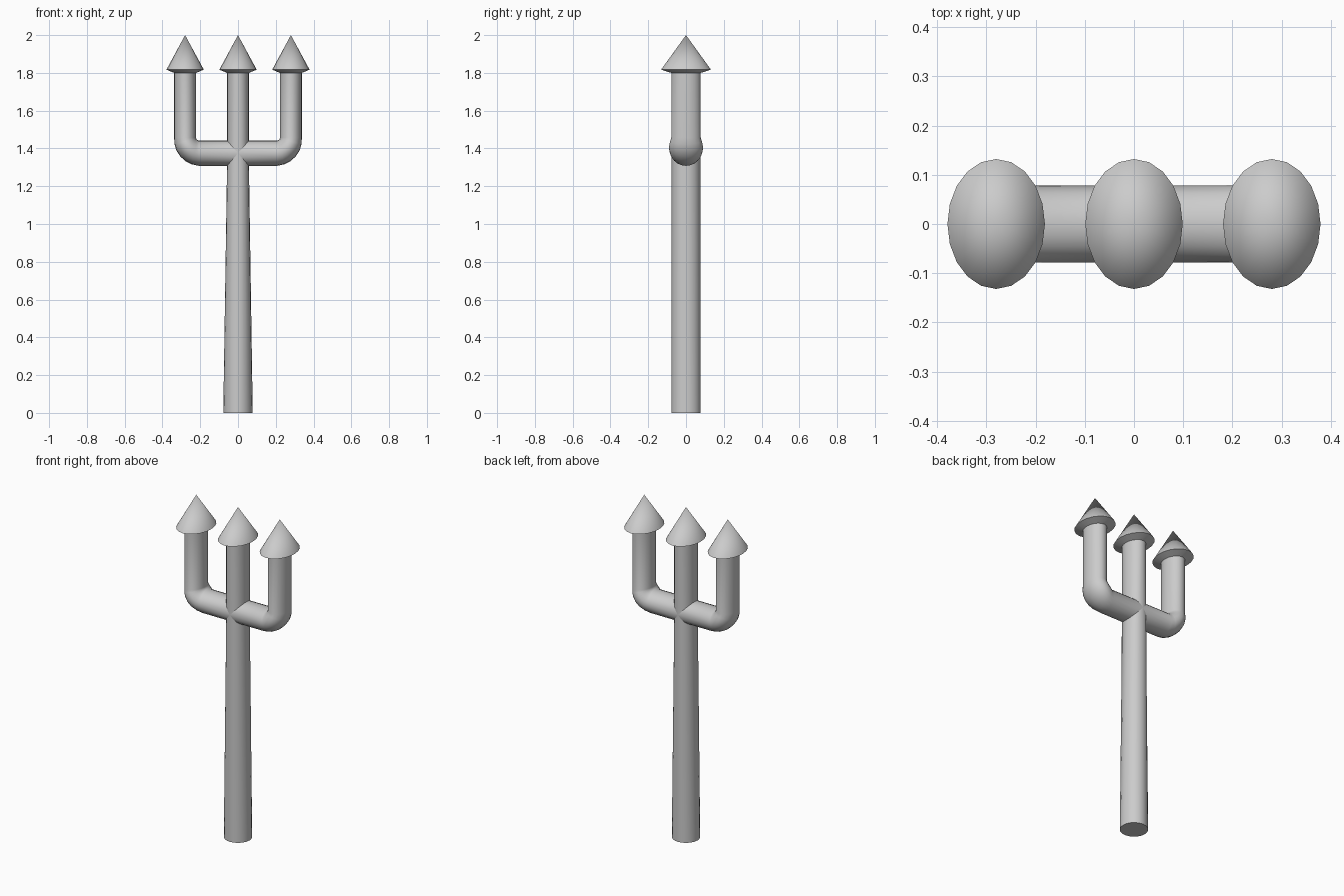
import bpy, bmesh
from math import sin, cos, pi, radians

if "Cube" in bpy.data.objects:
    bpy.data.objects.remove(bpy.data.objects["Cube"])

N = 20                    # sides of every round section
RX, RY = 0.058, 0.078     # prong section half sizes
BAR_Z, BAR_R = 1.375, 0.067
PRONG_X = 0.28
ANGLES = [2 * pi * i / N for i in range(N)]


def flat(x, z, rx, ry):
    """Horizontal oval ring."""
    return [(x + rx * cos(a), ry * sin(a), z) for a in ANGLES]


def loft(name, rings, cap_start=False, apex=None):
    """Skin a list of rings into one smooth-shaded object."""
    bm = bmesh.new()
    loops = [[bm.verts.new(p) for p in r] for r in rings]
    for a, b in zip(loops, loops[1:]):
        for i in range(N):
            j = (i + 1) % N
            bm.faces.new((a[i], a[j], b[j], b[i]))
    if cap_start:
        bm.faces.new(loops[0][::-1])
    if apex:
        top = bm.verts.new(apex)
        for i in range(N):
            bm.faces.new((loops[-1][i], loops[-1][(i + 1) % N], top))
    mesh = bpy.data.meshes.new(name)
    bm.to_mesh(mesh)
    bm.free()
    ob = bpy.data.objects.new(name, mesh)
    bpy.context.collection.objects.link(ob)
    bpy.ops.object.select_all(action='DESELECT')
    ob.select_set(True)
    bpy.context.view_layer.objects.active = ob
    bpy.ops.object.shade_smooth_by_angle(angle=radians(35))
    return ob


def mitre(side):
    """Saddle-shaped ring where shaft and crossbar meet."""
    return [(RX * cos(a), RY * sin(a), BAR_Z + side * BAR_R * abs(cos(a))) for a in ANGLES]


# tapered handle up to the crossbar, and the middle prong above it
loft("handle", [flat(0, 0, 0.078, 0.078), mitre(-1)], cap_start=True)
loft("middle_prong", [mitre(1), flat(0, 1.8, RX, RY)])

# side prongs: half crossbar, swollen elbow, upright
for s, side in ((1, "right"), (-1, "left")):
    rings = [[(s * RX * abs(cos(a)), s * RY * sin(a), BAR_Z - BAR_R * cos(a)) for a in ANGLES]]
    inner = 0.015
    px, pz = PRONG_X - RX - inner, BAR_Z + BAR_R + inner
    for k in range(7):
        t = k / 6
        th = t * pi / 2
        half = BAR_R + (RX - BAR_R) * t
        ry = RY + 0.012 * sin(pi * t)
        ring = []
        for a in ANGLES:
            d = inner + half + half * cos(a)
            ring.append((s * (px + d * sin(th)), s * ry * sin(a), pz - d * cos(th)))
        rings.append(ring)
    rings.append([(s * (PRONG_X + RX * cos(a)), s * RY * sin(a), 1.8) for a in ANGLES])
    loft(side + "_prong", rings)

# cone tips with a slightly sloped underside
for x, side in ((-PRONG_X, "left"), (0, "middle"), (PRONG_X, "right")):
    loft(side + "_tip", [flat(x, 1.8, RX, RY), flat(x, 1.817, 0.099, 0.132)], apex=(x, 0, 2.0))
